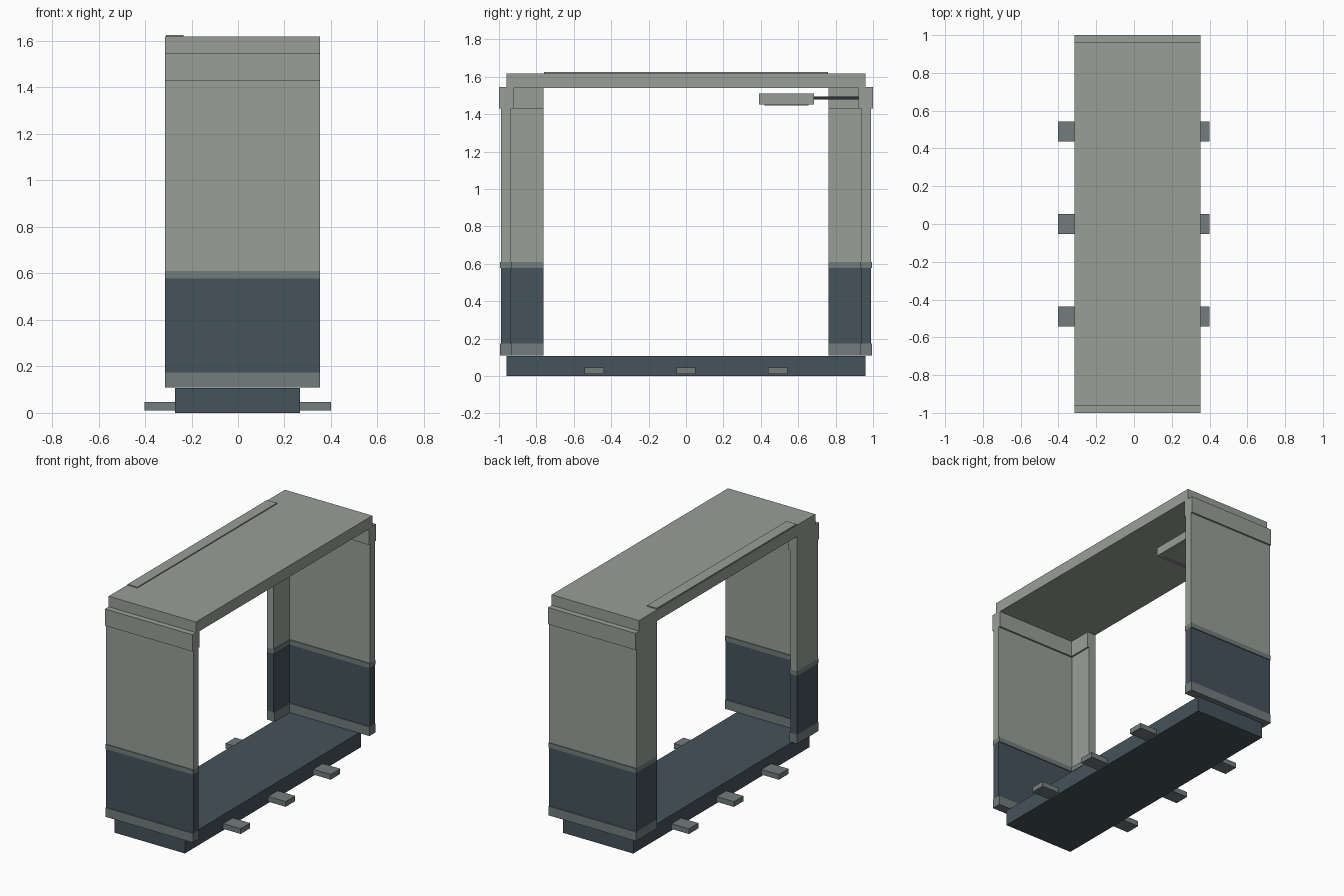
import bpy

if "Cube" in bpy.data.objects:
    bpy.data.objects.remove(bpy.data.objects["Cube"])


def material(name, rgb):
    m = bpy.data.materials.new(name)
    lin = [(c / 255 / 12.92) if c < 10 else ((c / 255 + 0.055) / 1.055) ** 2.4 for c in rgb]
    m.diffuse_color = (*lin, 1)
    m.use_nodes = True
    m.node_tree.nodes["Principled BSDF"].inputs["Base Color"].default_value = m.diffuse_color
    return m


LIGHT = material("light grey", (153, 159, 153))
TRIM = material("mid grey", (114, 124, 124))
DARK = material("dark slate", (69, 83, 91))
BLACK = material("charcoal", (45, 48, 50))


def box(name, x, y, z, mat):
    """Box from (min, max) ranges along each axis."""
    lo, hi = zip(*(sorted(r) for r in (x, y, z)))
    verts = [(a, b, c) for a in (lo[0], hi[0]) for b in (lo[1], hi[1]) for c in (lo[2], hi[2])]
    faces = [(0, 1, 3, 2), (4, 6, 7, 5), (0, 4, 5, 1), (2, 3, 7, 6), (0, 2, 6, 4), (1, 5, 7, 3)]
    mesh = bpy.data.meshes.new(name)
    mesh.from_pydata(verts, [], faces)
    mesh.materials.append(mat)
    ob = bpy.data.objects.new(name, mesh)
    bpy.context.collection.objects.link(ob)
    return ob


XL, XR = -0.314, 0.352

# Floor slab with side lugs, roof slab with raised strip
box("floor", (-0.27, 0.267), (-0.96, 0.96), (0, 0.107), DARK)
for y in (-0.49, 0, 0.49):
    box("left_lug", (-0.402, -0.27), (y - 0.052, y + 0.052), (0.01, 0.046), TRIM)
    box("right_lug", (0.267, 0.4), (y - 0.052, y + 0.052), (0.01, 0.046), TRIM)
box("roof", (XL, XR), (-0.96, 0.96), (1.54, 1.618), LIGHT)
box("roof_strip", (-0.31, -0.235), (-0.76, 0.76), (1.618, 1.625), LIGHT)

# Stacked bands of each end wall: name, bottom, top, extra thickness, material
BANDS = [
    ("base_trim", 0.11, 0.173, 0.006, TRIM),
    ("lower_panel", 0.173, 0.578, 0, DARK),
    ("middle_trim", 0.578, 0.61, 0.006, TRIM),
    ("upper_panel", 0.61, 1.43, 0, LIGHT),
    ("top_trim", 1.43, 1.545, 0.012, LIGHT),
]

for s, side in ((-1, "front"), (1, "back")):
    for name, z0, z1, e, mat in BANDS:
        # Full-width end wall
        box(f"{side}_wall_{name}", (XL, XR),
            (s * (0.988 + e), s * (0.935 - e)), (z0, z1), mat)
        # Short return beside the opening
        box(f"{side}_return_{name}", (XL, -0.262 + e),
            (s * 0.935, s * 0.762), (z0, min(z1, 1.54)), mat)

# Hanging panel on an arm from the back wall
box("panel_arm", (0.0, 0.04), (0.685, 0.925), (1.477, 1.495), BLACK)
box("hanging_panel", (-0.095, 0.135), (0.39, 0.685), (1.452, 1.51), LIGHT)
box("panel_underside", (-0.07, 0.11), (0.42, 0.655), (1.445, 1.452), LIGHT)
